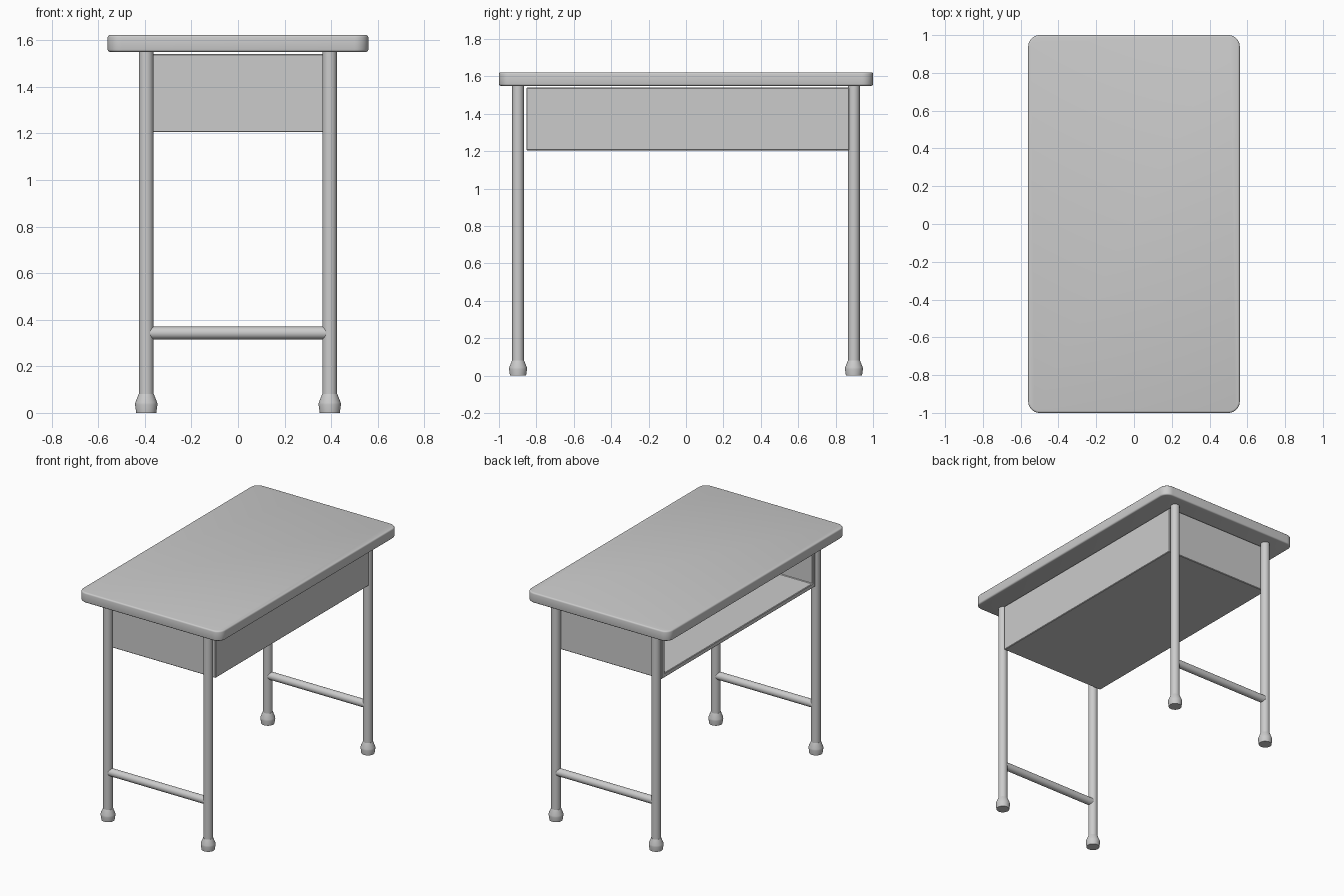
import bpy, bmesh
from math import pi, cos, sin, radians

if "Cube" in bpy.data.objects:
    bpy.data.objects.remove(bpy.data.objects["Cube"])

LEG_X, LEG_Y = 0.394, 0.898


def finish(name, bm, smooth=True):
    bmesh.ops.recalc_face_normals(bm, faces=bm.faces)
    mesh = bpy.data.meshes.new(name)
    bm.to_mesh(mesh)
    bm.free()
    obj = bpy.data.objects.new(name, mesh)
    bpy.context.collection.objects.link(obj)
    if smooth:
        bpy.ops.object.select_all(action='DESELECT')
        obj.select_set(True)
        bpy.context.view_layer.objects.active = obj
        bpy.ops.object.shade_smooth_by_angle(angle=radians(35))
    return obj


def block(lo, hi):
    bm = bmesh.new()
    bmesh.ops.create_cube(bm, size=1)
    for v in bm.verts:
        v.co = [(a + b) / 2 + c * (b - a) for a, b, c in zip(lo, hi, v.co)]
    return bm


def turned(name, profile, place, sides=32):
    """Capped solid of revolution; profile is (radius, height) pairs."""
    bm = bmesh.new()
    rings = [[bm.verts.new(place(r * cos(2 * pi * i / sides), r * sin(2 * pi * i / sides), h))
              for i in range(sides)] for r, h in profile]
    for a, b in zip(rings, rings[1:]):
        for i in range(sides):
            j = (i + 1) % sides
            bm.faces.new((a[i], a[j], b[j], b[i]))
    bm.faces.new(rings[0])
    bm.faces.new(rings[-1])
    return finish(name, bm)


# Desktop: rounded corners, then softened rims
bm = block((-0.56, -1, 1.55), (0.56, 1, 1.622))
upright = [e for e in bm.edges if abs(e.verts[0].co.z - e.verts[1].co.z) > 0.01]
bmesh.ops.bevel(bm, geom=upright, offset=0.06, segments=8, profile=0.5, affect='EDGES')
rims = [e for e in bm.edges if abs(e.verts[0].co.z - e.verts[1].co.z) < 0.001]
bmesh.ops.bevel(bm, geom=rims, offset=0.01, segments=3, profile=0.5, affect='EDGES')
finish("desktop", bm)

# Storage box: hollowed from the left side, slightly softened edges
bm = block((-0.42, -0.853, 1.205), (0.42, 0.872, 1.54))
bm.normal_update()
mouth = [f for f in bm.faces if f.normal.x < -0.9]
bmesh.ops.inset_region(bm, faces=mouth, thickness=0.045)
hollow = bmesh.ops.extrude_face_region(bm, geom=mouth)
bmesh.ops.delete(bm, geom=mouth, context='FACES')
bmesh.ops.translate(bm, vec=(0.795, 0, 0),
                    verts=[g for g in hollow['geom'] if isinstance(g, bmesh.types.BMVert)])
box = finish("storage_box", bm, smooth=False)
bevel = box.modifiers.new("soft_edges", 'BEVEL')
bevel.width = 0.004
bevel.segments = 1

# Legs with rubber feet, and a stretcher joining each end pair
foot = [(0.043, 0), (0.048, 0.035), (0.047, 0.045), (0.032, 0.082)]
for end, y in (("front", -LEG_Y), ("back", LEG_Y)):
    for side, x in (("left", -LEG_X), ("right", LEG_X)):
        put = lambda a, b, h: (x + a, y + b, h)
        turned(f"{end}_{side}_leg", [(0.031, 0.06), (0.031, 1.555)], put)
        turned(f"{end}_{side}_foot", foot, put)
    turned(f"{end}_stretcher", [(0.027, -LEG_X), (0.027, LEG_X)],
           lambda a, b, h: (h, y + a, 0.343 + b))
